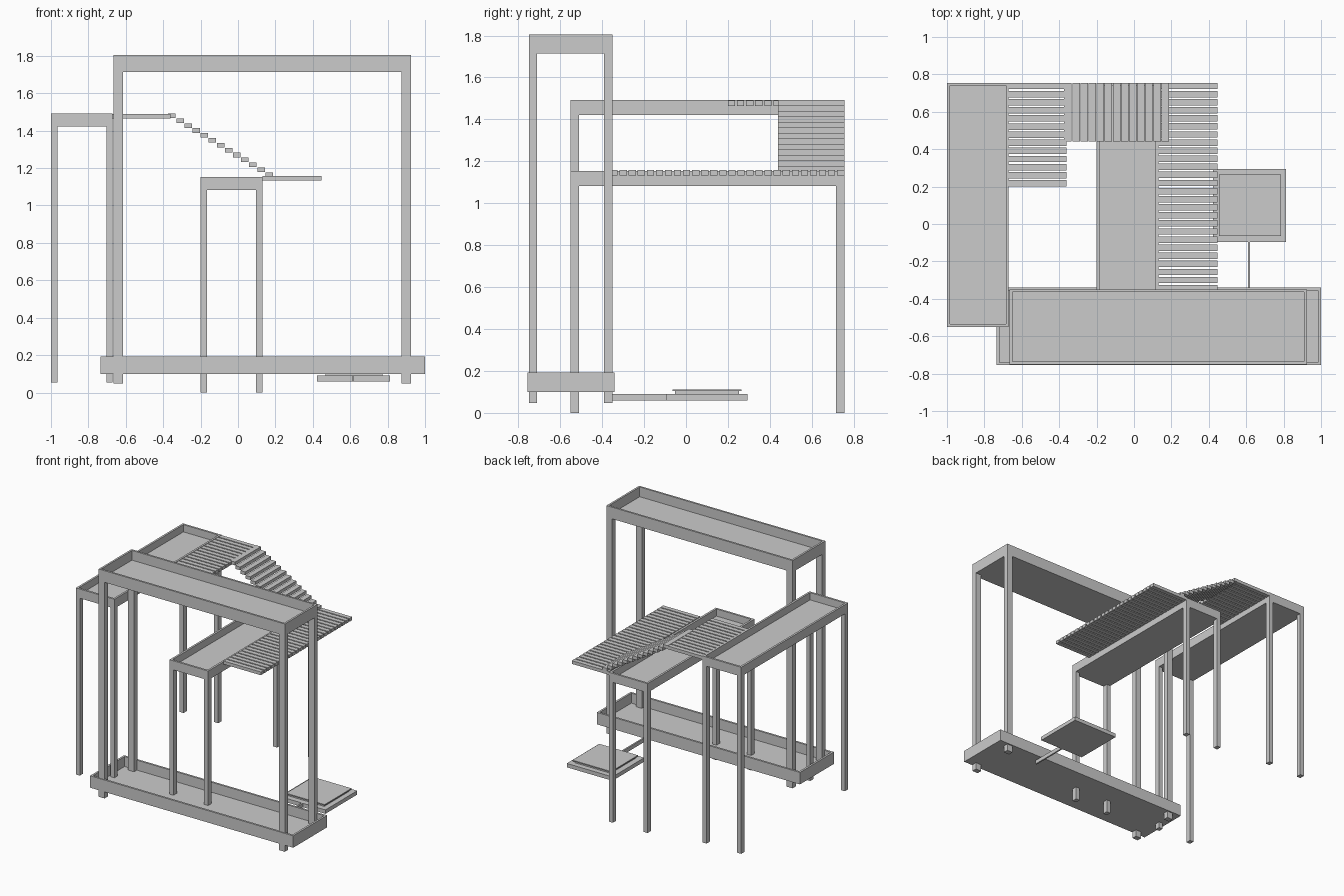
import bpy, bmesh
from mathutils import Vector

if "Cube" in bpy.data.objects:
    bpy.data.objects.remove(bpy.data.objects["Cube"])


def obj_from(name, bm):
    me = bpy.data.meshes.new(name)
    bm.to_mesh(me)
    bm.free()
    ob = bpy.data.objects.new(name, me)
    bpy.context.collection.objects.link(ob)
    return ob


def add_box(bm, x, y, z):
    vs = bmesh.ops.create_cube(bm, size=1)["verts"]
    for v in vs:
        v.co = Vector([(a + b) / 2 + c * (b - a) for (a, b), c in zip((x, y, z), v.co)])
    return vs


def box(name, x, y, z):
    bm = bmesh.new()
    add_box(bm, x, y, z)
    return obj_from(name, bm)


# open-topped tray: inset the top face, then push it down to form the floor
def tray(name, x, y, z, wall, floor=0.015):
    bm = bmesh.new()
    add_box(bm, x, y, z)
    bm.normal_update()
    top = max(bm.faces, key=lambda f: f.calc_center_median().z)
    bmesh.ops.inset_region(bm, faces=[top], thickness=wall)
    top = next(f for f in bm.faces if f.normal.z > 0.9 and
               f.calc_area() < (x[1] - x[0] - wall) * (y[1] - y[0] - wall)
               and f.calc_area() > 0.5 * (x[1] - x[0]) * (y[1] - y[0]))
    ret = bmesh.ops.extrude_discrete_faces(bm, faces=[top])["faces"]
    inner = ret[0]
    edge_verts = list(inner.verts)
    for v in edge_verts:
        v.co.z = z[0] + floor
    # side walls between the rim and the sunken floor
    rim = [e for e in bm.edges if e.is_boundary]
    bmesh.ops.bridge_loops(bm, edges=rim)
    bmesh.ops.recalc_face_normals(bm, faces=bm.faces[:])
    return obj_from(name, bm)


# four corner legs flush with the tray sides
def legs(name, x, y, z, lx, ly):
    for i, xs in enumerate(((x[0], x[0] + lx), (x[1] - lx, x[1]))):
        for j, ys in enumerate(((y[0], y[0] + ly), (y[1] - ly, y[1]))):
            box(f"{name}_leg_{i}{j}", xs, ys, z)


# row of separate slats along y
def slats(name, x, y0, y1, z, n, gap=0.009):
    bm = bmesh.new()
    pitch = (y1 - y0 + gap) / n
    for i in range(n):
        a = y0 + i * pitch
        add_box(bm, x, (a, a + pitch - gap), z)
    return obj_from(name, bm)


# planter trays and their legs
tall = ((-0.665, 0.925), (-0.75, -0.35))
left = ((-1.0, -0.67), (-0.55, 0.755))
mid = ((-0.20, 0.13), (-0.55, 0.755))
tray("base_tray", (-0.735, 1.0), (-0.755, -0.34), (0.10, 0.192), 0.022)
tray("tall_tray", *tall, (1.715, 1.805), 0.021)
tray("left_tray", *left, (1.422, 1.493), 0.022)
tray("middle_tray", *mid, (1.083, 1.153), 0.022)
legs("tall", *tall, (0.047, 1.715), 0.05, 0.04)
legs("left", *left, (0.053, 1.422), 0.034, 0.04)
legs("middle", *mid, (0.0, 1.083), 0.034, 0.04)

# slatted platforms
slats("upper_platform", (-0.67, -0.362), 0.20, 0.755, (1.465, 1.49), 13)
slats("lower_platform", (0.13, 0.447), -0.36, 0.755, (1.133, 1.158), 26)

# staircase of thin treads joining the platforms
bm = bmesh.new()
for i in range(13):
    x0 = -0.373 + 0.0433 * i
    zt = 1.492 - 0.0262 * i
    add_box(bm, (x0, x0 + 0.040), (0.44, 0.755), (zt - 0.025, zt))
obj_from("stair_treads", bm)

# low box with a raised lid, and the pipe leading to it
box("floor_box", (0.423, 0.813), (-0.095, 0.293), (0.06, 0.09))
box("floor_box_neck", (0.467, 0.773), (-0.052, 0.252), (0.09, 0.104))
box("floor_box_lid", (0.455, 0.785), (-0.064, 0.264), (0.104, 0.112))
box("floor_pipe", (0.609, 0.621), (-0.39, -0.095), (0.06, 0.09))
